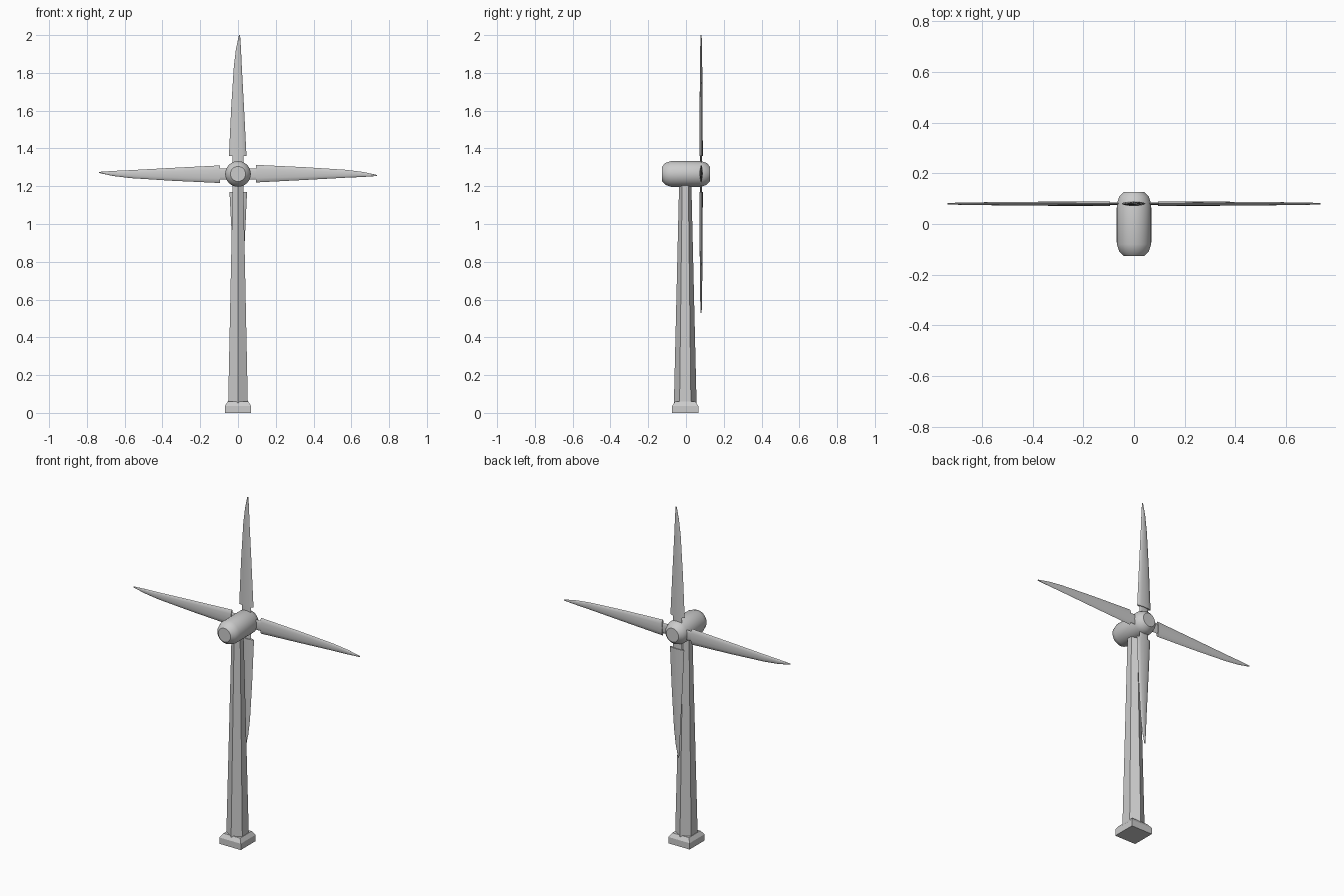
import bpy, bmesh, math
from mathutils import Matrix

if "Cube" in bpy.data.objects:
    bpy.data.objects.remove(bpy.data.objects["Cube"])

HUB_Z, ROTOR_Y, TOWER_Y = 1.265, 0.08, -0.004

grey = bpy.data.materials.new("light grey")
grey.diffuse_color = (0.6, 0.6, 0.6, 1)
grey.use_nodes = True
grey.node_tree.nodes["Principled BSDF"].inputs["Base Color"].default_value = grey.diffuse_color


def loft(name, rings, smooth=True):
    """Skin a list of equal-length point rings and cap both ends."""
    bm = bmesh.new()
    loops = [[bm.verts.new(p) for p in ring] for ring in rings]
    n = len(loops[0])
    for a, b in zip(loops, loops[1:]):
        for i in range(n):
            j = (i + 1) % n
            bm.faces.new((a[i], a[j], b[j], b[i]))
    bm.faces.new(loops[0][::-1])
    bm.faces.new(loops[-1])
    bmesh.ops.recalc_face_normals(bm, faces=bm.faces)
    mesh = bpy.data.meshes.new(name)
    bm.to_mesh(mesh)
    bm.free()
    mesh.materials.append(grey)
    obj = bpy.data.objects.new(name, mesh)
    bpy.context.collection.objects.link(obj)
    if smooth:
        bpy.ops.object.select_all(action='DESELECT')
        obj.select_set(True)
        bpy.context.view_layer.objects.active = obj
        bpy.ops.object.shade_smooth_by_angle(angle=math.radians(35))
    return obj


def polygon(radius, sides, start=0.0):
    return [(radius * math.cos(start + math.tau * i / sides),
             radius * math.sin(start + math.tau * i / sides)) for i in range(sides)]


# Square foot with a sloped shoulder
loft("foot", [[(x, y + TOWER_Y, z) for x, y in polygon(h * math.sqrt(2), 4, math.pi / 4)]
              for h, z in ((0.069, 0), (0.069, 0.037), (0.054, 0.06))], smooth=False)

# Tapered six-sided tower, with an edge to the front and back
loft("tower", [[(x, y + TOWER_Y, z) for x, y in polygon(r, 6, math.pi / 2)]
               for r, z in ((0.06, 0.05), (0.032, 1.23))], smooth=False)

# Capsule-shaped nacelle lying along y
profile = [(0.04, -0.126), (0.058, -0.109), (0.068, -0.08),
           (0.068, 0.08), (0.058, 0.109), (0.04, 0.126)]
loft("nacelle", [[(x, y, z + HUB_Z) for x, z in polygon(r, 32)] for r, y in profile])

# Four blades: leading edge, trailing edge, half thickness at each radius
sections = [(0.095, -0.048, 0.045, 0.009), (0.35, -0.036, 0.032, 0.008),
            (0.57, -0.022, 0.020, 0.006), (0.66, -0.011, 0.016, 0.005),
            (0.735, 0.005, 0.011, 0.003)]
neck = [(0.03, -0.03, 0.03, 0.005), (0.11, -0.03, 0.03, 0.005)]


def lens_rings(stations):
    return [[((a + b) / 2 + (b - a) / 2 * c, t * s, r) for c, s in polygon(1, 12)]
            for r, a, b, t in stations]


for k in range(4):
    place = Matrix.Translation((0, ROTOR_Y, HUB_Z)) @ Matrix.Rotation(k * math.pi / 2, 4, 'Y')
    for part, stations in (("blade", sections), ("blade_neck", neck)):
        loft(f"{part}_{k + 1}", lens_rings(stations)).matrix_world = place
